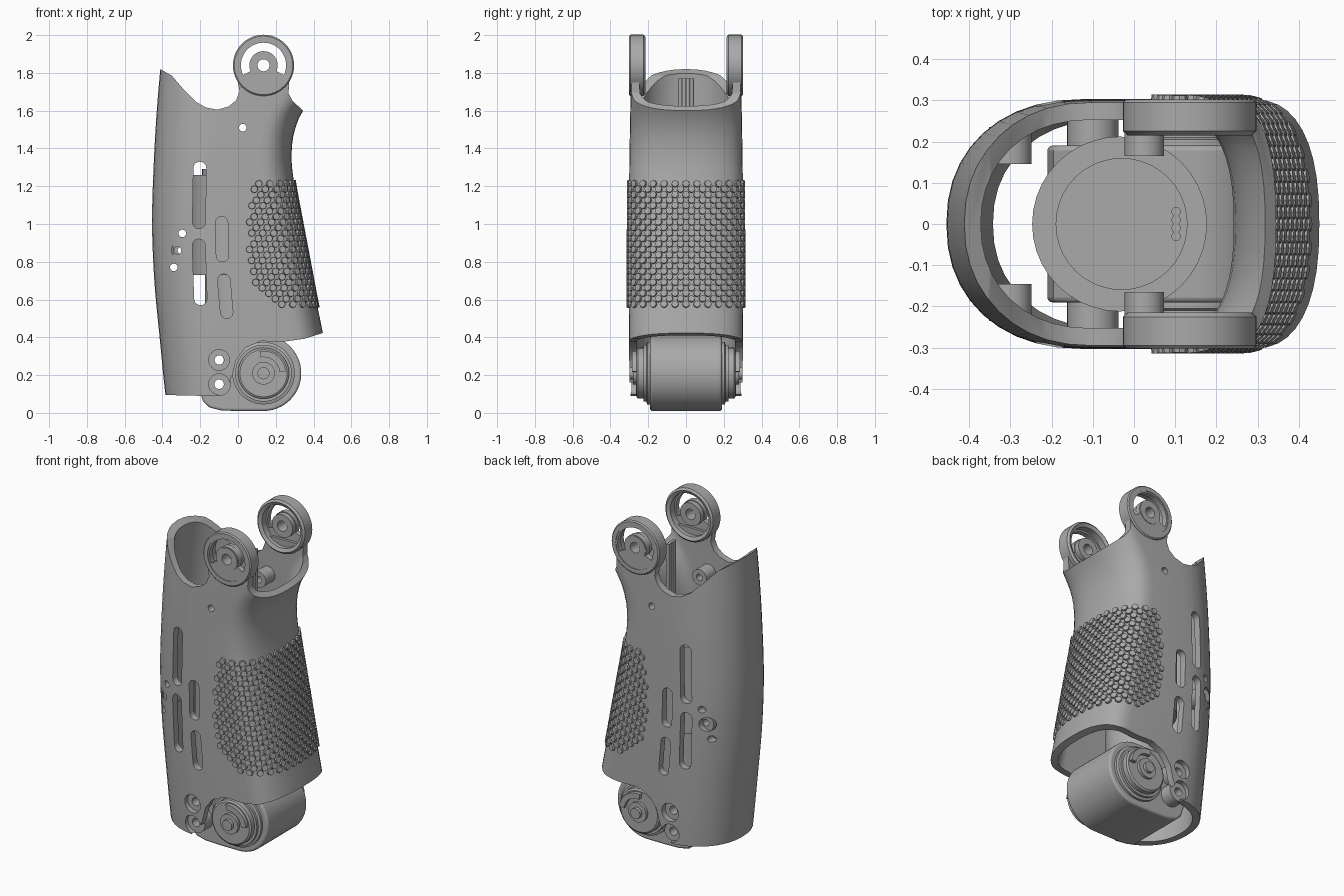
import bpy, bmesh, math
from mathutils import Vector, Matrix

if "Cube" in bpy.data.objects:
    bpy.data.objects.remove(bpy.data.objects["Cube"])

grey = bpy.data.materials.new("plain grey")
grey.use_nodes = True
COL = (0.4, 0.4, 0.4, 1)
grey.diffuse_color = COL
grey.node_tree.nodes["Principled BSDF"].inputs["Base Color"].default_value = COL


def finish(bm, name, angle=35):
    bmesh.ops.remove_doubles(bm, verts=bm.verts, dist=1e-5)
    bmesh.ops.recalc_face_normals(bm, faces=bm.faces)
    me = bpy.data.meshes.new(name)
    bm.to_mesh(me)
    bm.free()
    ob = bpy.data.objects.new(name, me)
    bpy.context.collection.objects.link(ob)
    me.materials.append(grey)
    smooth(ob, angle)
    return ob


def smooth(ob, angle=35):
    bpy.ops.object.select_all(action='DESELECT')
    ob.select_set(True)
    bpy.context.view_layer.objects.active = ob
    bpy.ops.object.shade_smooth_by_angle(angle=math.radians(angle))


def bake(ob):
    """Apply all modifiers of the object."""
    me = bpy.data.meshes.new_from_object(ob.evaluated_get(bpy.context.evaluated_depsgraph_get()))
    ob.modifiers.clear()
    ob.data = me
    smooth(ob)


def boolean(ob, *cutters, op='DIFFERENCE'):
    for c in cutters:
        m = ob.modifiers.new("cut", 'BOOLEAN')
        m.object, m.operation, m.solver = c, op, 'EXACT'
    bake(ob)
    for c in cutters:
        bpy.data.objects.remove(c)


def lathe(name, profile, x, z, side=1, seg=48):
    """Spin a closed (radius, y) profile about the y direction."""
    bm = bmesh.new()
    rings = []
    for r, y in profile:
        rings.append([bm.verts.new((x + r * math.cos(a), side * y, z + r * math.sin(a)))
                      for a in (math.tau * i / seg for i in range(seg))])
    for a, b in zip(rings, rings[1:] + rings[:1]):
        for i in range(seg):
            j = (i + 1) % seg
            bm.faces.new((a[i], a[j], b[j], b[i]))
    bmesh.ops.dissolve_degenerate(bm, dist=1e-5, edges=bm.edges)
    return finish(bm, name)


def tube(name, r_in, r_out, y0, y1, x, z, side=1):
    return lathe(name, [(r_in, y0), (r_out, y0), (r_out, y1), (r_in, y1)], x, z, side)


def prisms(name, outlines, y0, y1):
    """Extrude (x, z) outlines along y into one object."""
    bm = bmesh.new()
    for pts in outlines:
        f = bm.faces.new([bm.verts.new((x, y0, z)) for x, z in pts])
        new = bmesh.ops.extrude_face_region(bm, geom=[f])["geom"]
        bmesh.ops.translate(bm, vec=(0, y1 - y0, 0),
                            verts=[v for v in new if isinstance(v, bmesh.types.BMVert)])
    return finish(bm, name)


def arc(x, z, r, a0, a1, n=24):
    return [(x + r * math.cos(math.radians(a0 + (a1 - a0) * i / n)),
             z + r * math.sin(math.radians(a0 + (a1 - a0) * i / n))) for i in range(n + 1)]


def circle(x, z, r):
    return arc(x, z, r, 0, 345, 23)


def capsule(x, z0, z1, r, lean=0):
    return arc(x, z1 - r, r, 0, 180, 10) + arc(x + lean, z0 + r, r, 180, 360, 10)


def curve(keys, z):
    """Smooth interpolation through (z, value) keys."""
    z = min(max(z, keys[0][0]), keys[-1][0])
    i = next(k for k in range(len(keys) - 1) if z <= keys[k + 1][0])
    p = [keys[min(max(i + k, 0), len(keys) - 1)] for k in (-1, 0, 1, 2)]
    h = p[2][0] - p[1][0]
    t = (z - p[1][0]) / h
    m1 = (p[2][1] - p[0][1]) / (p[2][0] - p[0][0]) * h
    m2 = (p[3][1] - p[1][1]) / (p[3][0] - p[1][0]) * h
    return ((2*t**3 - 3*t*t + 1) * p[1][1] + (t**3 - 2*t*t + t) * m1
            + (3*t*t - 2*t**3) * p[2][1] + (t**3 - t*t) * m2)


# Shell cross-section
BACK = [(0, -.37), (.1, -.385), (.4, -.415), (.7, -.443), (1, -.455), (1.3, -.447), (1.6, -.43), (1.95, -.4)]
FRONT = [(0, .53), (.42, .45), (.6, .413), (.8, .375), (1, .337), (1.2, .3), (1.33, .284),
         (1.45, .29), (1.55, .318), (1.6, .345), (1.7, .4), (1.95, .46)]
WIDTH = [(0, .295), (.4, .302), (1.1, .302), (1.6, .295), (1.95, .285)]


def section(z, inset=0, n=20):
    b, f, w = curve(BACK, z), curve(FRONT, z), curve(WIDTH, z)
    pts = []
    for cx, rx, a0, e in ((f - .17, .17, -90, 2.4), (b + .33, .33, 90, 2.2)):
        for i in range(n + 1):
            a = math.radians(a0 + 180 * i / n)
            c, s = math.cos(a), math.sin(a)
            px = math.copysign(abs(c) ** (2 / e), c) * (rx - inset)
            py = math.copysign(abs(s) ** (2 / e), s) * (w - inset)
            pts.append((cx + px, py))
    return pts


def loft(name, z0, z1, inset, n=40):
    bm = bmesh.new()
    rings = []
    for k in range(n + 1):
        z = z0 + (z1 - z0) * k / n
        rings.append([bm.verts.new((x, y, z)) for x, y in section(z, inset)])
    for a, b in zip(rings, rings[1:]):
        for i in range(len(a)):
            j = (i + 1) % len(a)
            bm.faces.new((a[i], a[j], b[j], b[i]))
    bm.faces.new(rings[0])
    bm.faces.new(rings[-1])
    return finish(bm, name)


# Shell: lofted tube trimmed to its side outline, then pierced
shell = loft("shell", 0, 1.95, 0)
outline = [(-.6, .1), (-.19, .09), (-.11, .09), (-.06, .13), (-.03, .2), (-.01, .28), (.04, .345),
           (.12, .38), (.24, .377), (.35, .392), (.6, .47), (.6, 1.4), (.43, 1.5), (.345, 1.6), (.29, 1.65),
           (.268, 1.69), (.27, 1.75), (0, 1.75), (.008, 1.7), (-.01, 1.655), (-.05, 1.622), (-.11, 1.605),
           (-.17, 1.617), (-.22, 1.645), (-.29, 1.715), (-.35, 1.785), (-.42, 1.825), (-.6, 1.87)]
boolean(shell, prisms("trim", [outline], -.5, .5), op='INTERSECT')
boolean(shell, loft("hollow", -.05, 2.0, .042))
slots = [capsule(-.202, .975, 1.33, .034, -.005), capsule(-.208, .57, .92, .034, .01),
         capsule(-.087, .8, 1.04, .033, .005), capsule(-.075, .5, .735, .033, .015)]
holes = [circle(x, z, .02) for x, z in ((.025, 1.51), (-.295, .95), (-.32, .86), (-.34, .77))]
SCREWS = [(-.1, .28), (-.1, .152)]
boolean(shell, prisms("openings", slots + holes + [circle(x, z, .055) for x, z in SCREWS], -.5, .5))
boolean(shell, prisms("large_hole", [circle(-.32, .86, .042)], .1, .5))

# Grip: staggered raised studs wrapped round the front
bm = bmesh.new()
for row in range(23):
    z = .575 + row * .029
    pts = section(z, 0, 60)[:61]
    pts = [(-.1, pts[0][1])] + pts + [(-.1, pts[-1][1])]
    edge = .055 + max(0, .8 - z) ** 2 * 2.9 + max(0, z - 1.1) ** 2 * 3.5
    path = [Vector((x, y, z)) for x, y in pts]
    total = sum((b - a).length for a, b in zip(path, path[1:]))
    count = int(total / 2 / .058) + 1
    for k in range(-count, count + 1):
        d = total / 2 + (k + .5 * (row % 2)) * .058
        for a, b in zip(path, path[1:]):
            step = (b - a).length
            if 0 <= d < step:
                p = a.lerp(b, d / step)
                if p.x > edge:
                    t = (b - a).normalized()
                    slope = (curve(FRONT, z + .02) - curve(FRONT, z - .02)) / .04
                    nrm = Vector((t.y, -t.x, -slope * t.y)).normalized()
                    mat = Matrix.Translation(p) @ nrm.to_track_quat('Z', 'Y').to_matrix().to_4x4()
                    bmesh.ops.create_cone(bm, cap_ends=True, segments=8, radius1=.021,
                                          radius2=.018, depth=.022, matrix=mat)
                break
            d -= step
finish(bm, "grip_studs", 30)

# Pivot cups, bosses and motor end caps on both sides
PX, PZ = .135, 1.84
MX, MZ = .135, .21
for side, tag in ((1, "left"), (-1, "right")):
    plate = tube(tag + "_pivot_plate", .032, .15, .265, .298, PX, PZ, side)
    slot = arc(PX, PZ, .12, -25, 205) + arc(PX, PZ, .075, 205, -25)
    boolean(plate, prisms("slot_cutter", [slot], -.5, .5))
    lathe(tag + "_pivot_rim", [(.13, .225), (.15, .215), (.162, .225), (.162, .295), (.155, .302), (.13, .302)],
          PX, PZ, side)
    tube(tag + "_pivot_hub", .032, .07, .235, .301, PX, PZ, side)
    tube(tag + "_upper_boss", .02, .048, .165, .275, .025, 1.51, side)
    tube(tag + "_rear_boss", .02, .052, .145, .235, -.3, .86, side)
    for i, (x, z) in enumerate(SCREWS):
        tube(f"{tag}_screw_seat_{i + 1}", .025, .062, .19, .265, x, z, side)
    lathe(tag + "_motor_cap", [(0, .18), (.165, .18), (.165, .205), (.15, .21), (.15, .225), (.135, .225),
                               (.135, .255), (.125, .262), (0, .262)], MX, MZ, side)
    lathe(tag + "_motor_shaft", [(0, .25), (.06, .25), (.06, .28), (.032, .28), (.032, .3), (0, .3)], MX, MZ, side)
    horn = arc(MX, MZ, .118, 5, 100) + arc(MX, MZ, .085, 100, 5)
    prisms(tag + "_motor_horn", [horn], side * .25, side * .285)

# Motor housing
body = arc(MX, MZ, .2, -90, 85) + [(.02, .41), (-.15, .41), (-.195, .37), (-.21, .3), (-.205, .12),
                                    (-.185, .06), (-.15, .028), (-.09, .013), (0, .01)]
housing = prisms("motor_housing", [body], -.19, .19)
boolean(housing, prisms("bolt_holes", [circle(x, z, .025) for x, z in SCREWS], -.5, .5))
bev = housing.modifiers.new("round", 'BEVEL')
bev.width, bev.segments, bev.limit_method, bev.angle_limit = .012, 3, 'ANGLE', math.radians(50)
bake(housing)


# Inner drive unit and cables
def upright(name, x, y, r, z0, z1, seg=40):
    b = bmesh.new()
    bmesh.ops.create_cone(b, cap_ends=True, segments=seg, radius1=r, radius2=r, depth=z1 - z0,
                          matrix=Matrix.Translation((x, y, (z0 + z1) / 2)))
    return finish(b, name)


upright("drive_body", -.035, 0, .212, .73, 1.26)
upright("drive_cap", -.03, 0, .16, 1.25, 1.29)
upright("drive_neck", -.01, 0, .165, .39, .74)
for i in range(4):
    upright(f"cable_{i + 1}", .102, -.03 + .02 * i, .0115, 1.28, 1.77, 12)
